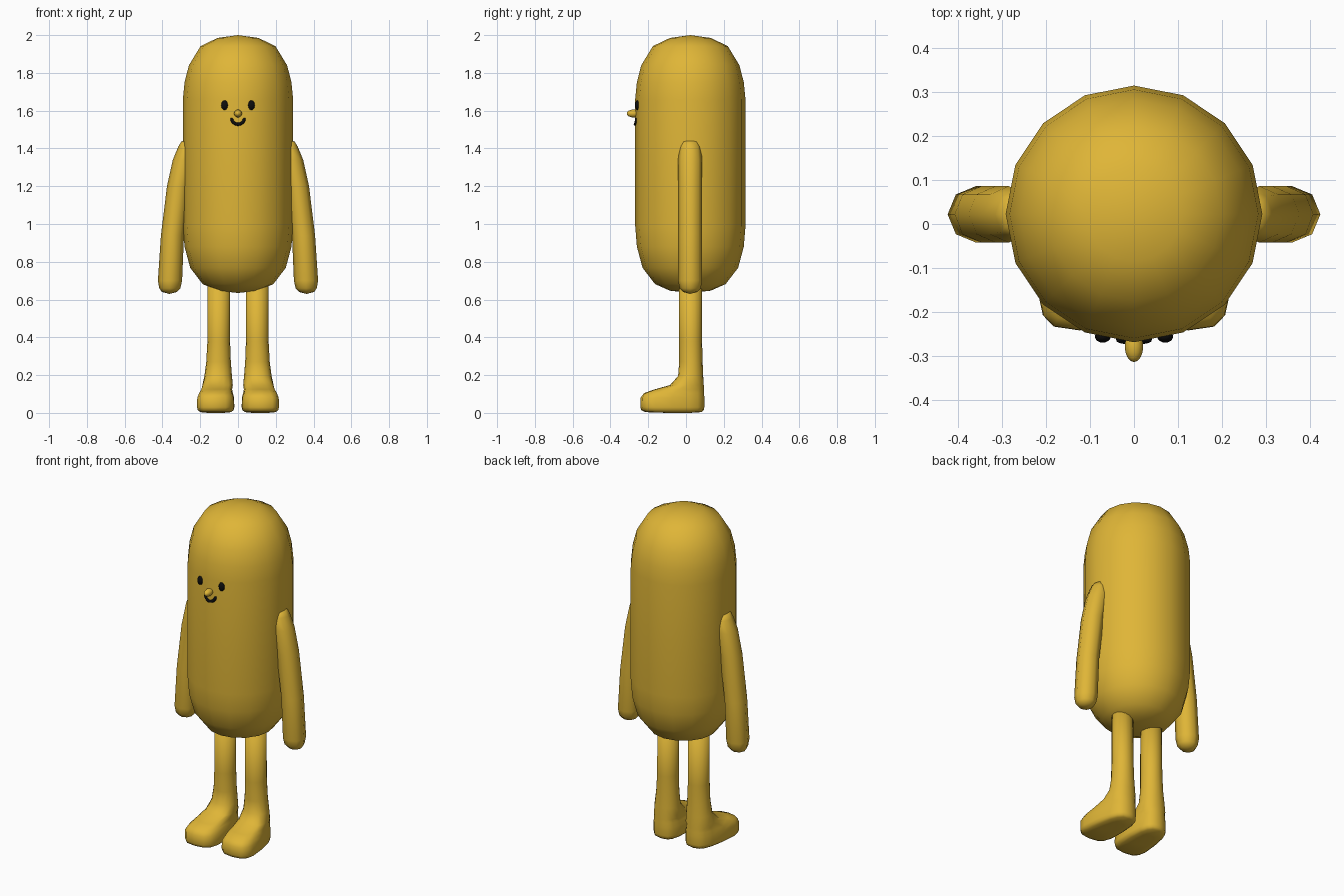
import bpy, bmesh, math
from mathutils import Vector

if "Cube" in bpy.data.objects:
    bpy.data.objects.remove(bpy.data.objects["Cube"])


def material(name, rgb):
    m = bpy.data.materials.new(name)
    m.diffuse_color = (*rgb, 1)
    m.use_nodes = True
    m.node_tree.nodes["Principled BSDF"].inputs["Base Color"].default_value = m.diffuse_color
    return m


YELLOW = material("mustard yellow", (0.74, 0.465, 0.038))
BLACK = material("black", (0.004, 0.004, 0.004))
CY = 0.023  # depth of the body axis


def loft(name, rings, mat):
    """Skin a list of equal-length closed rings, capping both ends."""
    bm = bmesh.new()
    vs = [[bm.verts.new(p) for p in r] for r in rings]
    n = len(vs[0])
    for a, b in zip(vs, vs[1:]):
        for i in range(n):
            bm.faces.new((a[i], a[(i + 1) % n], b[(i + 1) % n], b[i]))
    bm.faces.new(vs[0])
    bm.faces.new(vs[-1])
    bmesh.ops.remove_doubles(bm, verts=bm.verts, dist=0.0005)
    bmesh.ops.recalc_face_normals(bm, faces=bm.faces)
    for f in bm.faces:
        f.smooth = True
    me = bpy.data.meshes.new(name)
    bm.to_mesh(me)
    bm.free()
    me.materials.append(mat)
    ob = bpy.data.objects.new(name, me)
    bpy.context.collection.objects.link(ob)
    return ob


def ellipse(cx, cy, z, rx, ry, n):
    t = [2 * math.pi * i / n for i in range(n)]
    return [Vector((cx + rx * math.cos(a), cy + ry * math.sin(a), z)) for a in t]


def foot_ring(side, z, y0, y1, heel, toe, power, n=16):
    """Rounded-box ring; heel and toe are (centre x, half width)."""
    pts = []
    for i in range(n):
        t = 2 * math.pi * i / n
        c, s = math.cos(t), math.sin(t)
        a = math.copysign(abs(c) ** power, c)
        b = math.copysign(abs(s) ** power, s)
        k = (1 - b) / 2  # 0 at heel, 1 at toe
        cx = heel[0] + (toe[0] - heel[0]) * k
        hw = heel[1] + (toe[1] - heel[1]) * k
        pts.append(Vector((side * (cx + a * hw), (y0 + y1) / 2 + b * (y1 - y0) / 2, z)))
    return pts


# Capsule body
profile = [(0, 0.635), (0.108, 0.647), (0.187, 0.682), (0.253, 0.768), (0.283, 0.88),
           (0.292, 0.99), (0.292, 1.32), (0.292, 1.66), (0.283, 1.75), (0.26, 1.84),
           (0.198, 1.942), (0.108, 1.985), (0, 2.0)]
loft("body", [ellipse(0, CY, z, r, r, 16) for r, z in profile], YELLOW)

# Arms: z, centre x, half width, half depth
arm = [(1.442, 0.277, 0.0, 0.0), (1.437, 0.275, 0.025, 0.04), (1.41, 0.266, 0.05, 0.057),
       (1.34, 0.285, 0.06, 0.064), (1.20, 0.315, 0.061, 0.064), (0.94, 0.347, 0.061, 0.064),
       (0.70, 0.36, 0.064, 0.064), (0.66, 0.361, 0.056, 0.056), (0.64, 0.363, 0.04, 0.038),
       (0.63, 0.364, 0.0, 0.0)]
# Legs and feet: z, toe y, heel y, heel (x, half width), toe (x, half width), squareness
leg = [(0.75, -0.036, 0.083, (0.102, 0.059), (0.102, 0.059), 1),
       (0.38, -0.036, 0.085, (0.102, 0.060), (0.102, 0.060), 1),
       (0.27, -0.036, 0.088, (0.103, 0.065), (0.103, 0.065), 1),
       (0.195, -0.042, 0.091, (0.104, 0.072), (0.106, 0.074), 0.95),
       (0.147, -0.085, 0.094, (0.104, 0.076), (0.112, 0.085), 0.85),
       (0.125, -0.165, 0.095, (0.104, 0.077), (0.120, 0.085), 0.75),
       (0.105, -0.222, 0.096, (0.104, 0.078), (0.124, 0.095), 0.68),
       (0.080, -0.241, 0.097, (0.104, 0.079), (0.124, 0.108), 0.65),
       (0.030, -0.242, 0.097, (0.104, 0.079), (0.124, 0.110), 0.65),
       (0.014, -0.236, 0.094, (0.104, 0.076), (0.124, 0.105), 0.65),
       (0.004, -0.215, 0.082, (0.104, 0.064), (0.124, 0.090), 0.65),
       (0.000, -0.10, 0.02, (0.104, 0.030), (0.124, 0.045), 0.65)]
for side, label in ((-1, "left"), (1, "right")):
    loft(label + "_arm", [ellipse(side * x, CY - 0.001, z, rx, ry, 8)
                          for z, x, rx, ry in arm], YELLOW)
    loft(label + "_leg", [foot_ring(side, *row) for row in leg], YELLOW)


def ellipsoid(name, loc, scale, mat):
    rings = []
    for i in range(9):
        t = math.pi * i / 8
        s, c = math.sin(t), math.cos(t)
        rings.append([Vector((loc[0] + p.x * scale[0], loc[1] + c * scale[1],
                              loc[2] + p.y * scale[2]))
                      for p in ellipse(0, 0, 0, s, s, 12)])
    return loft(name, rings, mat)


# Eyes and nose
for side, label in ((-1, "left"), (1, "right")):
    ellipsoid(label + "_eye", (side * 0.071, -0.256, 1.629), (0.018, 0.014, 0.026), BLACK)
ellipsoid("nose", (0, -0.278, 1.585), (0.021, 0.036, 0.021), YELLOW)

# Smile: a thin tube swept along a half circle hugging the body front
rings = []
for i in range(13):
    t = math.radians(180 + 15 * i)
    out = Vector((math.cos(t), 0, math.sin(t)))
    mid = Vector((0, -0.269 + 0.2 * abs(out.x) * 0.035, 1.562)) + out * 0.034
    r = 0.005 if i in (0, 12) else 0.0085
    rings.append([mid + out * (r * math.cos(a)) + Vector((0, r * math.sin(a), 0))
                  for a in [math.pi * k / 4 for k in range(8)]])
loft("smile", rings, BLACK)
